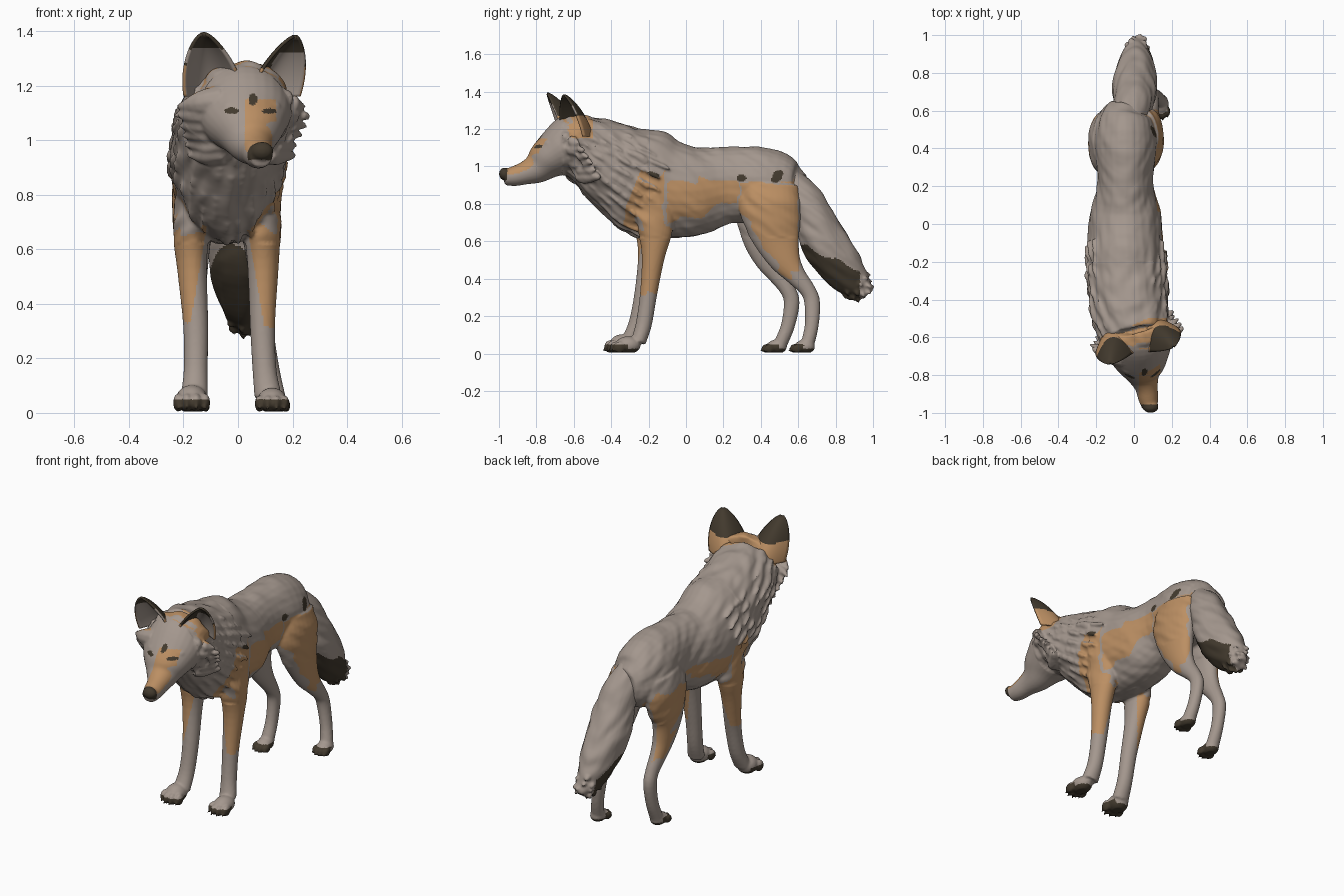
import bpy, bmesh, math, random
from mathutils import Vector, Matrix, noise

if "Cube" in bpy.data.objects:
    bpy.data.objects.remove(bpy.data.objects["Cube"])

random.seed(4)
X = Vector((1, 0, 0))
GREY, TAN, DARK = 0, 1, 2


def material(name, rgb):
    m = bpy.data.materials.new(name)
    m.diffuse_color = (*rgb, 1)
    m.use_nodes = True
    m.node_tree.nodes["Principled BSDF"].inputs["Base Color"].default_value = m.diffuse_color
    return m


MATS = [material("grey fur", (0.37, 0.31, 0.27)),
        material("tan fur", (0.50, 0.275, 0.125)),
        material("dark brown fur", (0.055, 0.042, 0.027))]


def tube(bm, secs, n=28, steps=4):
    """Loft of ellipses; each section is x, y, z, half width, half depth."""
    S = [Vector(s) for s in secs]
    S = [S[0] * 2 - S[1]] + S + [S[-1] * 2 - S[-2]]
    path = []
    for i in range(1, len(S) - 2):
        a, b, c, d = S[i - 1:i + 3]
        for k in range(steps):
            t = k / steps
            path.append(0.5 * (b * 2 + (c - a) * t + (a * 2 - b * 5 + c * 4 - d) * t ** 2
                               + (b * 3 - a - c * 3 + d) * t ** 3))
    path.append(S[-2])
    rings = []
    for i, p in enumerate(path):
        q, r = path[max(i - 1, 0)], path[min(i + 1, len(path) - 1)]
        t = Vector((r - q)[:3]).normalized()
        ref = X if abs(t.x) < 0.8 else Vector((0, 1, 0))
        side = (ref - t * ref.dot(t)).normalized()
        up = side.cross(t)
        rings.append([bm.verts.new(Vector(p[:3]) + side * p[3] * math.cos(j * math.tau / n)
                                   + up * p[4] * math.sin(j * math.tau / n)) for j in range(n)])
    for a, b in zip(rings, rings[1:]):
        for j in range(n):
            bm.faces.new((a[j], a[j - 1], b[j - 1], b[j]))
    bm.faces.new(rings[0])
    bm.faces.new(rings[-1][::-1])
    return rings


def blob(bm, c, r):
    bmesh.ops.create_uvsphere(bm, u_segments=20, v_segments=12, radius=1,
                              matrix=Matrix.Translation(c) @ Matrix.Diagonal((*r, 1)))


def paw(bm, x, y, w, l, h):
    blob(bm, (x, y + 0.01, h), (w * 0.85, l * 0.85, h * 1.05))
    for i, k in enumerate((-0.72, -0.25, 0.25, 0.72)):
        ty = y - l * (0.68 if i in (1, 2) else 0.45)
        blob(bm, (x + k * w, ty, h * 0.75), (w * 0.28, l * 0.42, h * 0.68))
        tube(bm, [(x + k * w, ty - l * 0.25, h * 0.6, .009, .009),
                  (x + k * w, ty - l * 0.52, h * 0.3, .005, .005)], 8, 1)


def tufts(bm, rings, count, lo, hi, flow, length):
    """Locks of fur lying on a lofted part."""
    for _ in range(count):
        ring = rings[random.randint(lo, hi)]
        c = sum((v.co for v in ring), Vector()) / len(ring)
        p = random.choice(ring).co
        out = (p - c).normalized()
        if out.z > 0.7:
            continue
        d = (flow - out * flow.dot(out)).normalized()
        k = length * random.uniform(.6, 1.1)
        a, b, e = p - out * .012, p + d * k * .5 - out * .001, p + d * k + out * .006
        tube(bm, [(*a, .016, .016), (*b, .017, .012), (*e, .004, .004)], 8, 2)


def strand(p):
    """Noise stretched along the lie of the coat."""
    return noise.noise(Vector((p.x * 15, (.6 * p.y + .8 * p.z) * 24, (.8 * p.y - .6 * p.z) * 7)))


def fuse(bm, name, voxel, rule, fur):
    """Melt overlapping parts into one skin, ruffle it and colour its faces."""
    me = bpy.data.meshes.new(name)
    bmesh.ops.recalc_face_normals(bm, faces=bm.faces[:])
    bm.to_mesh(me)
    bm.free()
    ob = bpy.data.objects.new(name, me)
    bpy.context.collection.objects.link(ob)
    r = ob.modifiers.new("skin", 'REMESH')
    r.mode, r.voxel_size = 'VOXEL', voxel
    s = ob.modifiers.new("soften", 'SMOOTH')
    s.factor, s.iterations = 0.5, 3
    dg = bpy.context.evaluated_depsgraph_get()
    dg.update()
    new = bpy.data.meshes.new_from_object(ob.evaluated_get(dg))
    ob.modifiers.clear()
    ob.data = new
    normals = [v.normal.copy() for v in new.vertices]
    for v, nrm in zip(new.vertices, normals):
        v.co += nrm * fur(v.co) * strand(v.co)
        v.co.z = max(v.co.z, 0.005)
    new.materials.clear()
    for m in MATS:
        new.materials.append(m)
    for f in new.polygons:
        f.material_index = rule(f.center.copy(), f.normal)
        f.use_smooth = True


# --- body: torso and neck, head, legs and paws
bm = bmesh.new()
torso = tube(bm, [(-.03, .63, .86, .09, .10), (-.045, .56, .865, .14, .165), (-.045, .42, .895, .165, .205),
                  (-.045, .22, .90, .148, .205), (-.045, .05, .87, .19, .24), (-.045, -.1, .88, .20, .265),
                  (-.04, -.23, .925, .205, .285), (-.035, -.35, .99, .208, .245),
                  (-.02, -.48, 1.065, .2, .2), (.005, -.6, 1.115, .18, .165)])
tufts(bm, torso, 260, 23, 36, Vector((0, .75, -.65)), .08)
tube(bm, [(.01, -.55, 1.15, .165, .14), (.02, -.60, 1.135, .17, .15), (.028, -.68, 1.08, .165, .132),
          (.04, -.745, 1.035, .132, .108), (.05, -.80, .99, .09, .082), (.065, -.86, .965, .062, .062),
          (.075, -.92, .948, .053, .053), (.085, -.97, .942, .042, .042)])
blob(bm, (.088, -.97, .96), (.042, .03, .034))
# brow ridges
blob(bm, (-.02, -.765, 1.125), (.045, .03, .02))
blob(bm, (.112, -.735, 1.125), (.045, .03, .02))
# cheek ruffs, longest near the top and swept back lower down
for k in range(6):
    z, e, y = 1.135 - k * .036, (.95, 1, .95, .9, .84, .8)[k], .022 * k
    tube(bm, [(-.06, -.70 + y, z + .01, .06, .06), (-.15 * e, -.695 + y, z, .04, .045),
              (-.235 * e, -.66 + y, z - .012, .006, .006)], 10, 3)
    tube(bm, [(.10, -.665 + y, z + .01, .06, .06), (.185 * e, -.625 + y, z, .04, .045),
              (.26 * e, -.57 + y, z - .012, .006, .006)], 10, 3)
# front legs
tube(bm, [(-.155, -.18, .85, .075, .13), (-.172, -.18, .66, .066, .095), (-.168, -.195, .52, .054, .062),
          (-.155, -.23, .32, .046, .046), (-.155, -.265, .16, .044, .042), (-.16, -.31, .06, .05, .04)])
paw(bm, -.17, -.355, .068, .075, .05)
tube(bm, [(.085, -.17, .85, .075, .13), (.09, -.165, .66, .066, .095), (.092, -.175, .52, .056, .062),
          (.09, -.20, .32, .046, .046), (.097, -.225, .16, .044, .043), (.11, -.255, .06, .05, .04)])
paw(bm, .125, -.32, .064, .08, .045)
# hind legs
tube(bm, [(.06, .45, .90, .07, .15), (.072, .45, .8, .085, .165), (.08, .465, .7, .075, .152),
          (.085, .49, .6, .06, .12), (.09, .53, .5, .05, .085), (.092, .585, .42, .042, .056),
          (.095, .65, .34, .036, .042), (.1, .675, .27, .035, .042), (.12, .672, .15, .034, .037),
          (.138, .65, .05, .038, .036)])
paw(bm, .14, .625, .052, .065, .036)
tube(bm, [(-.15, .44, .90, .07, .15), (-.162, .43, .8, .083, .165), (-.165, .42, .7, .075, .15),
          (-.165, .42, .6, .062, .112), (-.163, .45, .5, .05, .08), (-.16, .495, .42, .042, .055),
          (-.155, .545, .34, .036, .042), (-.155, .565, .27, .035, .042), (-.155, .545, .15, .034, .037),
          (-.155, .505, .05, .038, .036)])
paw(bm, -.155, .475, .052, .065, .036)


def body_rule(p, n):
    if p.z < .05 and (p.y < -.31 or .4 < p.y < .5 or .55 < p.y < .63 and p.x > 0 or p.z < .025):
        return DARK
    if p.y < -.65:                                     # face
        if p.y < -.955 and p.z > .928:
            return DARK
        for ex, ez, a, b in ((-.022, 1.108, .026, .011), (.115, 1.106, .026, .011), (.055, 1.15, .016, .022)):
            if ((p.x - ex) / a) ** 2 + ((p.z - ez) / b) ** 2 < 1 and n.y < 0:
                return DARK
        if p.y < -.74 and n.z > .2 and .025 < p.x < .14 and p.z < 1.15:
            return TAN
    if p.z > 1.15 and -.70 < p.y - .4 * p.x < -.53 and p.y < -.5 and n.y > -.3:    # back of the head
        return TAN
    s = strand(p)
    right = p.x > -.04
    drop = 0 if right else .08                         # markings sit lower on the left
    y, z = p.y + .02 * s, p.z + .05 * s
    d = abs(p.x + .04)
    out = n.x if right else -n.x
    if d > .09 and p.y > -.35 and right:
        for sy, sz, r in ((-.17, .965, .034), (.3, .945, .026), (.49, .95, .028)):
            if math.hypot(y - sy, (z - sz) * 1.3) < r:
                return DARK
    if out > .2 and d > .08 and n.z < .6:
        if -.33 < y < -.12 and n.y > (-.6 if right else -.2) and .64 < z < .96 - drop - 2.5 * max(0, -.25 - y):
            return TAN                                 # shoulder
        if -.1 <= y < .28 and .69 + .36 * (y + .1) < z < .91 + .06 * y - drop:
            return TAN                                 # flank
        if y > .29 + max(0, .78 - z) * .6 and y < .6 and .42 < z < .92 - drop * 1.3:
            return TAN                                 # haunch
    if y < -.08 and .33 < z < .66 and d > .085 + (.62 - p.z) * .17:
        return TAN                                     # front leg
    return GREY


def body_fur(p):
    if p.z < .62 or p.y < -.66:
        return 0
    return .013 if p.y < -.2 else .006


fuse(bm, "body", .0075, body_rule, body_fur)

# --- bushy tail
bm = bmesh.new()
rings = tube(bm, [(-.03, .55, .95, .07, .06), (-.015, .60, .87, .095, .09), (0, .66, .77, .108, .103),
                  (.005, .735, .605, .118, .125), (.01, .815, .485, .105, .12), (.015, .885, .395, .075, .095),
                  (.02, .942, .34, .045, .065), (.02, .965, .31, .025, .04)])
tufts(bm, rings, 30, 21, 26, Vector((0, .6, -.8)), .03)
fuse(bm, "tail", .0075,
     lambda p, n: DARK if p.z + .04 * strand(p) < .6 - .53 * (p.y - .6) and p.y < .93 else GREY,
     lambda p: .009)


# --- cupped ears
def ear(name, base, tip, turn, dark_inside):
    base, tip = Vector(base), Vector(tip)
    a = math.radians(turn)
    side, back = Vector((math.cos(a), math.sin(a), 0)), Vector((-math.sin(a), math.cos(a), 0))
    bm = bmesh.new()
    N, M = 24, 24
    grid = []
    for i in range(N + 1):
        t = i / N
        w = .1 * (1 - t ** 1.9) ** .75 + .004
        grid.append([bm.verts.new(base.lerp(tip, t) + side * w * s + back * 1.05 * w * (1 - s * s))
                     for s in (2 * j / M - 1 for j in range(M + 1))])
    for i in range(N):
        for j in range(M):
            bm.faces.new((grid[i][j], grid[i][j + 1], grid[i + 1][j + 1], grid[i + 1][j]))
    bm.normal_update()
    bmesh.ops.solidify(bm, geom=bm.faces[:], thickness=.012)
    bmesh.ops.recalc_face_normals(bm, faces=bm.faces[:])
    bm.normal_update()
    for f in bm.faces:
        f.smooth = True
        c = f.calc_center_median()
        t = (c.z - base.z) / (tip.z - base.z)
        q = c - base.lerp(tip, t)
        s = q.dot(side)
        # the outer shell faces away from the hollow of the cup
        if f.normal.dot(side * s * 2 + back * .1) > 0:
            f.material_index = DARK if t > .5 else TAN
        else:
            f.material_index = DARK if dark_inside(t, s) else GREY
    me = bpy.data.meshes.new(name)
    bm.to_mesh(me)
    bm.free()
    for m in MATS:
        me.materials.append(m)
    bpy.context.collection.objects.link(bpy.data.objects.new(name, me))


ear("left_ear", (-.085, -.66, 1.16), (-.125, -.745, 1.385), 5, lambda t, s: t > .78)
ear("right_ear", (.135, -.61, 1.16), (.21, -.655, 1.375), 32, lambda t, s: t > .75 or s < -.01 and t > .25)
